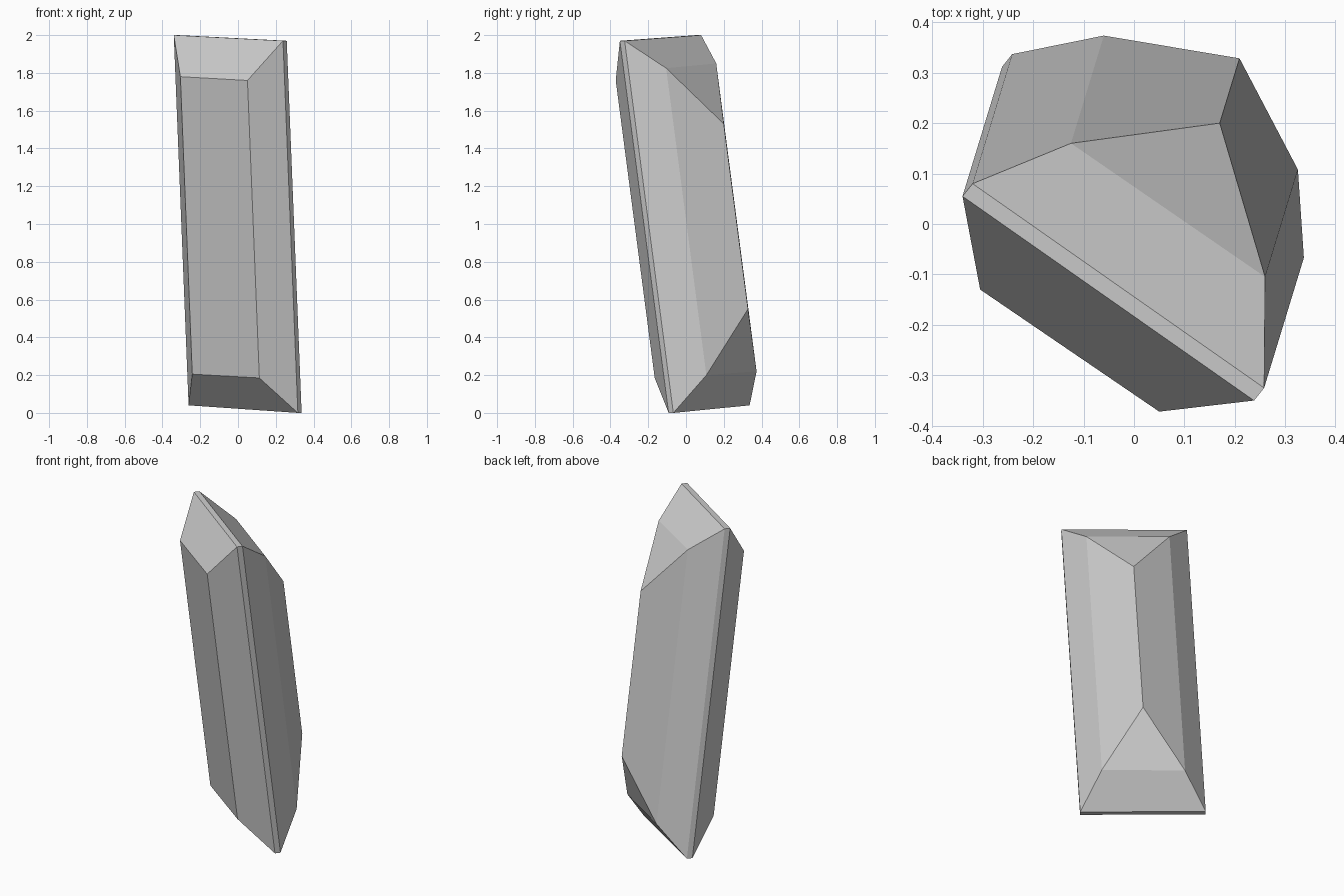
import bpy, bmesh, math

if "Cube" in bpy.data.objects:
    bpy.data.objects.remove(bpy.data.objects["Cube"])

# Leaning axis: sideways drift per unit of height going down
LEAN_X, LEAN_Y = 0.04, 0.131

# Long edges of the crystal: top x, top y, top z, bottom z
edges = [
    (-0.34, 0.055, 2.00, 0.04),
    (-0.32, 0.08, 2.00, 0.04),
    (-0.125, 0.16, 1.85, 0.22),
    (0.17, 0.20, 1.53, 0.55),
    (0.26, -0.105, 1.825, 0.20),
    (0.258, -0.325, 1.97, 0.0),
    (0.238, -0.35, 1.97, 0.0),
    (0.05, -0.372, 1.76, 0.185),
    (-0.305, -0.13, 1.78, 0.205),
]

# Crystal body: hull over both ends of every long edge
bm = bmesh.new()
for x, y, top, bottom in edges:
    drop = top - bottom
    bm.verts.new((x, y, top))
    bm.verts.new((x + LEAN_X * drop, y + LEAN_Y * drop, bottom))
bmesh.ops.convex_hull(bm, input=bm.verts)

# Merge coplanar triangles into facets
bmesh.ops.dissolve_limit(bm, angle_limit=math.radians(4),
                         verts=bm.verts, edges=bm.edges)
bmesh.ops.recalc_face_normals(bm, faces=bm.faces)

mesh = bpy.data.meshes.new("crystal_shard")
bm.to_mesh(mesh)
bm.free()
obj = bpy.data.objects.new("crystal_shard", mesh)
bpy.context.collection.objects.link(obj)
